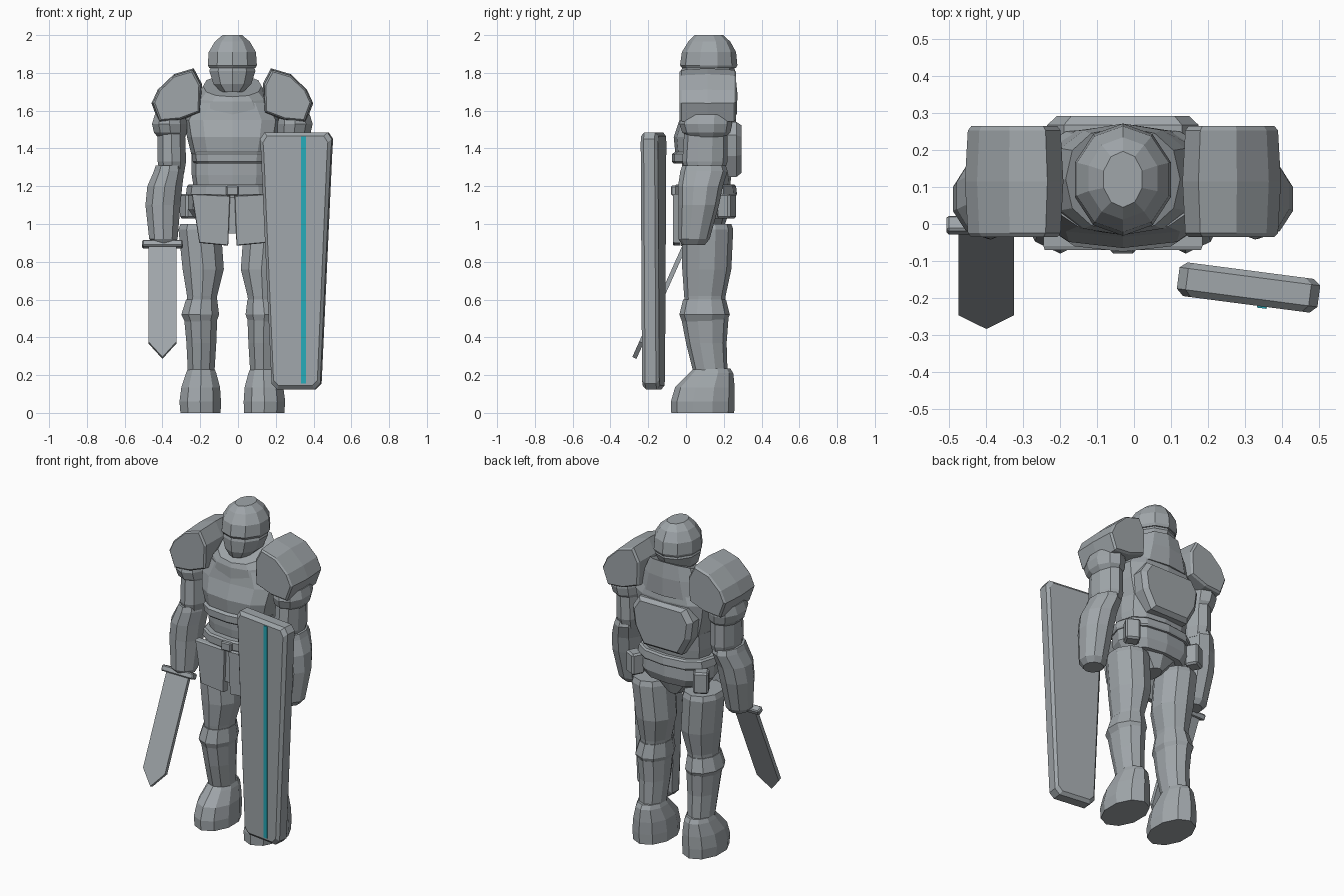
import bpy, bmesh, math

CX = -0.03  # centre line of the body


def material(name, rgb):
    m = bpy.data.materials.new(name)
    m.diffuse_color = (*rgb, 1)
    return m


STEEL = material("steel grey", (0.35, 0.38, 0.40))
TEAL = material("teal stripe", (0.02, 0.40, 0.48))


def skin(name, rings, mat=STEEL, loc=(0, 0, 0), rot=(0, 0, 0)):
    """Bridge rings of points into a capped solid."""
    bm = bmesh.new()
    vs = [[bm.verts.new(p) for p in r] for r in rings]
    n = len(vs[0])
    for a, b in zip(vs, vs[1:]):
        for i in range(n):
            j = (i + 1) % n
            bm.faces.new((a[i], a[j], b[j], b[i]))
    bm.faces.new(vs[0])
    bm.faces.new(vs[-1])
    bmesh.ops.recalc_face_normals(bm, faces=bm.faces)
    me = bpy.data.meshes.new(name)
    bm.to_mesh(me)
    bm.free()
    me.materials.append(mat)
    ob = bpy.data.objects.new(name, me)
    ob.location, ob.rotation_euler = loc, rot
    bpy.context.collection.objects.link(ob)
    return ob


def loft(name, rings, n=10, power=1.0, side=1):
    """Rings are (z, inner d, outer d, front y, back y[, tilt]); d is measured from the centre line."""
    out = []
    fx = max(math.cos(2 * math.pi * i / n) if n % 4 == 0 else math.sin(2 * math.pi * i / n) for i in range(n))
    for z, d0, d1, y0, y1, *t in rings:
        pts = []
        for i in range(n):
            a = 2 * math.pi * i / n
            s, c = math.sin(a) / fx, -math.cos(a)
            s = math.copysign(abs(s) ** power, s)
            c = math.copysign(abs(c) ** power, c)
            y = (y1 - y0) / 2 * c
            x = CX + side * ((d0 + d1) / 2 + (d1 - d0) / 2 * s)
            pts.append((x, (y0 + y1) / 2 + y, z + (t[0] * y if t else 0)))
        out.append(pts)
    return skin(name, out)


def plate(name, outline, stations, side=1, ox=0.0, **kw):
    """Extrude an x-z outline along y through (y, scale) stations."""
    mx = sum(p[0] for p in outline) / len(outline)
    mz = sum(p[1] for p in outline) / len(outline)
    return skin(name, [[(ox + side * (mx + (x - mx) * s), y, mz + (z - mz) * s) for x, z in outline]
                       for y, s in stations], **kw)


def box(name, size, loc, rot=(0, 0, 0), bevel=0.006):
    x, y, z = (v / 2 for v in size)
    ob = skin(name, [[(-x, -y, h), (x, -y, h), (x, y, h), (-x, y, h)] for h in (-z, z)], loc=loc, rot=rot)
    if bevel:
        b = ob.modifiers.new("edge", 'BEVEL')
        b.width, b.segments = bevel, 1
    return ob


# Helmet: jaw, groove and dome
loft("helmet_jaw", [(1.70, -.06, .06, -.005, .19), (1.74, -.10, .10, -.02, .23),
                    (1.81, -.122, .122, -.025, .26), (1.83, -.115, .115, -.02, .255)])
loft("helmet_dome", [(1.825, -.122, .122, -.02, .265), (1.84, -.13, .13, -.032, .272),
                     (1.91, -.125, .125, -.022, .265), (1.965, -.093, .093, .012, .235),
                     (2.0, -.052, .052, .045, .197)])

# Torso, collar, chest plate and back plate
loft("collar", [(1.58, -.23, .23, -.03, .27), (1.67, -.19, .19, -.03, .272, .15),
                (1.73, -.155, .155, -.02, .262, .4)], 12, .85)
loft("waist", [(1.16, -.20, .20, -.01, .23), (1.26, -.215, .215, -.02, .24),
               (1.36, -.215, .215, -.02, .25)], 12, .75)
loft("chest", [(1.33, -.205, .205, -.045, .25), (1.36, -.215, .215, -.055, .26),
               (1.46, -.24, .24, -.065, .265), (1.55, -.255, .255, -.035, .265),
               (1.64, -.20, .20, -.02, .25)], 12, .72)
loft("chest_rim", [(1.32, -.20, .20, -.065, .22), (1.33, -.21, .21, -.075, .22),
                   (1.37, -.215, .215, -.075, .22), (1.38, -.21, .21, -.06, .22)], 12, .72)
back = [(-.16, 1.54), (.16, 1.54), (.205, 1.47), (.19, 1.36), (.13, 1.25),
        (-.13, 1.25), (-.19, 1.36), (-.205, 1.47)]
plate("back_plate", back, [(.20, 1), (.268, 1), (.293, .87)], ox=CX)

# Belt, skirt and hips
loft("hip_skirt", [(1.03, -.20, .20, -.02, .235), (1.08, -.235, .235, -.035, .255),
                   (1.17, -.235, .235, -.04, .25)], 12, .8)
loft("belt", [(1.15, -.24, .24, -.055, .265), (1.16, -.245, .245, -.06, .27),
              (1.20, -.24, .24, -.06, .265), (1.21, -.23, .23, -.05, .255)], 12, .8)
loft("crotch", [(0.95, -.05, .05, .02, .19), (1.04, -.17, .17, -.01, .22)], 10)
box("buckle", (.065, .03, .052), (CX, -.065, 1.177))
box("front_strip", (.06, .02, .19), (CX, -.045, 1.045), bevel=0)

for s, tag in ((-1, "right"), (1, "left")):
    # Hanging front plates and belt pouches
    plate(f"{tag}_hip_plate", [(.012, 1.15), (.215, 1.16), (.175, .90), (.022, .885)],
          [(-.07, .97), (-.06, 1), (-.03, 1)], s, CX)
    box(f"{tag}_pouch", (.085, .08, .13), (CX + s * .225, .215, 1.095), (0, 0, -s * .5), .01)

    # Shoulder guard
    pad = [(.165, 1.74), (.207, 1.82), (.308, 1.79), (.392, 1.71),
           (.424, 1.64), (.387, 1.54), (.276, 1.55), (.17, 1.59)]
    plate(f"{tag}_shoulder_guard", pad,
          [(-.035, .90), (-.025, .97), (.115, 1.03), (.253, .97), (.265, .90)], s, CX)

    # Arm: cuff, upper arm and forearm
    loft(f"{tag}_arm_cuff", [(1.46, .25, .395, .01, .21), (1.485, .24, .415, -.02, .235),
                             (1.53, .24, .425, -.035, .245), (1.58, .25, .41, -.02, .24)], side=s)
    loft(f"{tag}_upper_arm", [(1.27, .255, .385, .00, .20), (1.33, .245, .395, -.02, .22),
                              (1.48, .25, .395, -.01, .22)], side=s)
    loft(f"{tag}_forearm", [(.89, .305, .415, -.02, .10), (.92, .29, .44, -.04, .125),
                            (1.10, .275, .46, -.04, .175), (1.20, .265, .45, -.042, .195),
                            (1.28, .255, .415, -.03, .22), (1.31, .26, .405, -.02, .21)], side=s)

    # Leg: thigh, knee guard, shin and boot
    loft(f"{tag}_thigh", [(.58, .085, .24, -.005, .205), (.62, .08, .24, -.01, .21),
                          (.76, .045, .263, -.02, .24), (.97, .06, .285, -.02, .25),
                          (1.0, .07, .275, -.01, .24)], side=s)
    loft(f"{tag}_knee_guard", [(.48, .085, .25, -.02, .215), (.52, .07, .27, -.035, .232),
                               (.60, .08, .245, -.015, .212)], side=s)
    loft(f"{tag}_shin", [(.21, .095, .235, .04, .22), (.37, .085, .243, .00, .215),
                         (.50, .08, .255, -.025, .225)], side=s)
    loft(f"{tag}_boot", [(0, .062, .275, -.078, .255), (.06, .06, .28, -.08, .258),
                         (.135, .065, .27, -.058, .258), (.21, .085, .245, .015, .25),
                         (.235, .095, .235, .04, .235)], side=s, n=10).location.z = 0

# Sword held forward and down
tilt = -0.422
grip = (-.40, -.003, .893)
blade = [(-.075, 0), (.075, 0), (.075, -.57), (0, -.66), (-.075, -.57)]
plate("sword_blade", blade, [(-.012, 1), (.012, 1)], loc=grip, rot=(tilt, 0, 0))
box("sword_guard", (.215, .045, .035), grip, (tilt, 0, 0))
loft("sword_handle", [(.89, .345, .395, -.01, .04), (.95, .345, .395, .01, .06)], 8, side=-1)

# Tall tapered shield with a painted stripe
pos, turn = (.31, -.172, 0), (0, 0, -.13)
half = [(.168, 1.485), (.192, 1.45), (.188, 1.40), (.130, .155), (.100, .125)]
outline = half + [(-x, z) for x, z in reversed(half)]
rim = [(x * .90, .805 + (z - .805) * .972) for x, z in outline]
y_front, y_back = -.046, .046
rings = [[(x, y, z) for x, z in pts] for y, pts in
         ((y_front, rim), (-.028, outline), (.03, outline), (y_back, rim))]
skin("shield", rings, loc=pos, rot=turn)
stripe = [(.030, .155), (.056, .155), (.056, 1.462), (.030, 1.462)]
plate("shield_stripe", stripe, [(y_front - .005, 1), (y_front + .002, 1)], mat=TEAL, loc=pos, rot=turn)
